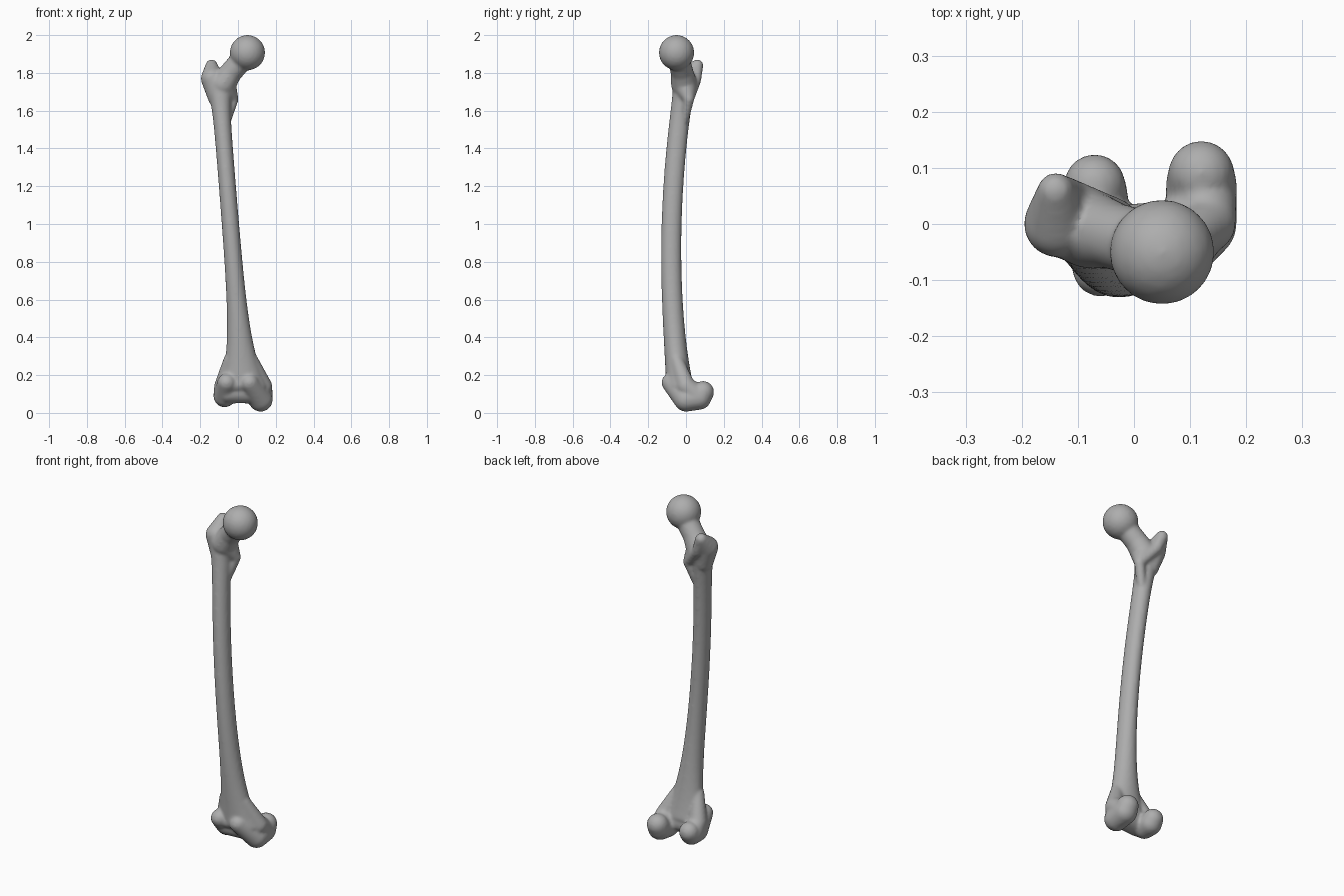
import bpy, bmesh, math
from mathutils import Matrix

cube = bpy.data.objects.get("Cube")
if cube:
    bpy.data.objects.remove(cube)

bone = bpy.data.materials.new("bone_grey")
bone.use_nodes = True
grey = 0.42
colour = (grey, grey, grey, 1)
bone.diffuse_color = colour
bone.node_tree.nodes["Principled BSDF"].inputs["Base Color"].default_value = colour

bm = bmesh.new()


def add_ball(target, x, y, z, radius):
    bmesh.ops.create_icosphere(target, subdivisions=3, radius=radius,
                               matrix=Matrix.Translation((x, y, z)))


def chain(*balls):
    """Tapered capsules running through (x, y, z, radius) balls."""
    for start, end in zip(balls, balls[1:]):
        part = bmesh.new()
        add_ball(part, *start)
        add_ball(part, *end)
        hull = bmesh.ops.convex_hull(part, input=part.verts)
        loose = {item for item in hull["geom_interior"] + hull["geom_unused"]
                 if isinstance(item, bmesh.types.BMVert)}
        bmesh.ops.delete(part, geom=list(loose), context="VERTS")
        mesh = bpy.data.meshes.new("capsule")
        part.to_mesh(mesh)
        part.free()
        bm.from_mesh(mesh)
        bpy.data.meshes.remove(mesh)


def shaft_ring(z, sides=32):
    """Oval section of the leaning, bowed shaft that flares at both ends."""
    lean = 0.04 - 0.08 * z
    bow = 0.09 * (z - 0.85) ** 2 - 0.078
    flare = 0.04 * math.exp((0.28 - z) / 0.2) + 0.03 * math.exp((z - 1.74) / 0.08)
    half_width = 0.045 + flare
    half_depth = 0.053 + flare / 4
    angles = [math.tau * i / sides for i in range(sides)]
    return [bm.verts.new((lean + half_width * math.cos(a),
                          bow + half_depth * math.sin(a), z)) for a in angles]


def build_shaft(bottom, top, steps):
    rings = [shaft_ring(bottom + (top - bottom) * i / steps) for i in range(steps + 1)]
    for low, high in zip(rings, rings[1:]):
        for i in range(len(low)):
            bm.faces.new((low[i - 1], low[i], high[i], high[i - 1]))
    bm.faces.new(rings[0][::-1])
    bm.faces.new(rings[-1])


def condyle(front_x, rear_x, drop, reach, radius):
    """Rounded runner sweeping from the front rim, underneath, to the back."""
    front = (front_x, -0.08, 0.16, 0.05)
    under = (rear_x, 0, 0.09 - drop, radius)
    back_low = (rear_x, 0.05 + reach, 0.09 - drop / 2, radius)
    back_high = (rear_x, 0.07 + reach, 0.11, radius - 0.005)
    chain(front, under, back_low, back_high)
    # Ridge running up from the runner into the shaft
    shoulder = (rear_x * 1.1, 0, 0.14, 0.05)
    chain((rear_x * 0.6, -0.05, 0.28, 0.035), shoulder, back_low)


build_shaft(bottom=0.14, top=1.76, steps=30)

# Ball head and neck
add_ball(bm, 0.05, -0.05, 1.907, 0.094)
neck_top = (0.03, -0.04, 1.88, 0.06)
neck_middle = (-0.04, -0.02, 1.8, 0.06)
neck_root = (-0.08, -0.01, 1.74, 0.07)
chain(neck_top, neck_middle, neck_root)

# Greater trochanter with its hooked tip
trochanter_base = (-0.11, -0.01, 1.67, 0.05)
trochanter_side = (-0.137, 0, 1.77, 0.06)
trochanter_tip = (-0.14, 0.06, 1.84, 0.032)
chain(trochanter_base, trochanter_side, trochanter_tip)

# Rear crest down to the lesser trochanter, fading into the shaft
crest = (-0.11, 0.05, 1.76, 0.03)
lesser_trochanter = (-0.025, 0.015, 1.66, 0.028)
chain(trochanter_tip, crest, lesser_trochanter)
chain(neck_root, lesser_trochanter, (-0.06, -0.01, 1.55, 0.025))

# Lateral and medial condyles
condyle(front_x=-0.06, rear_x=-0.07, drop=0, reach=0, radius=0.06)
condyle(front_x=0.06, rear_x=0.12, drop=0.02, reach=0.02, radius=0.064)

# Bridge between the condyles, leaving a front groove and a rear notch
chain((-0.05, -0.03, 0.11, 0.06), (0.06, -0.02, 0.11, 0.06))
chain((-0.04, -0.07, 0.15, 0.04), (0.04, -0.06, 0.15, 0.04))

mesh = bpy.data.meshes.new("thigh_bone")
bm.to_mesh(mesh)
bm.free()
mesh.materials.append(bone)
thigh_bone = bpy.data.objects.new("thigh_bone", mesh)
bpy.context.collection.objects.link(thigh_bone)

# Fuse every part into one skin and soften the joins
fuse = thigh_bone.modifiers.new("fuse", "REMESH")
fuse.mode = "VOXEL"
fuse.voxel_size = 0.008
fuse.use_smooth_shade = True
soften = thigh_bone.modifiers.new("soften", "SMOOTH")
soften.factor = 0.5
soften.iterations = 8
